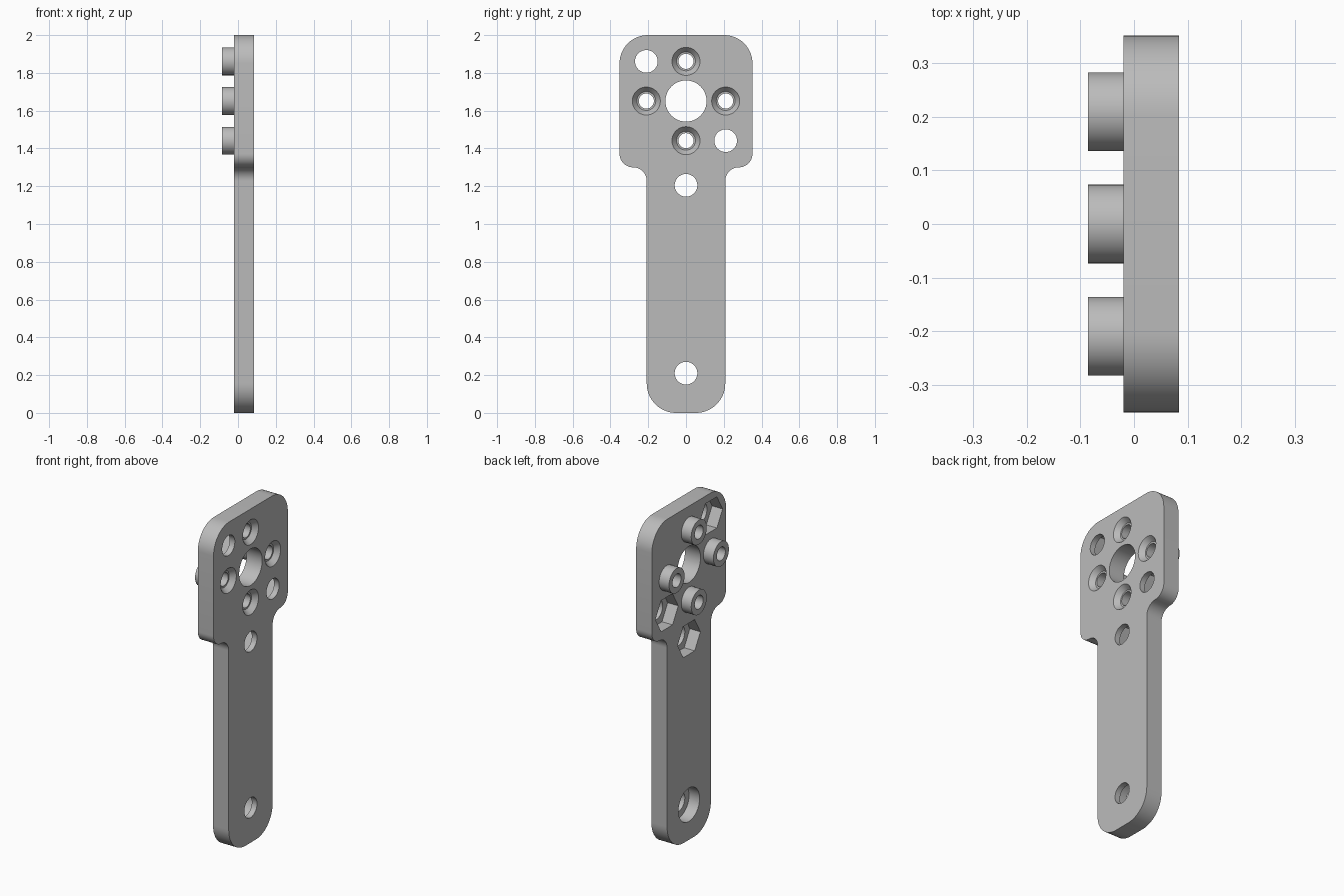
import bpy, bmesh, math
from mathutils import Matrix

if "Cube" in bpy.data.objects:
    bpy.data.objects.remove(bpy.data.objects["Cube"], do_unlink=True)

BACK, FACE, BOSS_END = -0.02, 0.084, -0.086
MID, PITCH = 1.651, 0.21
SCREWS = [(0, MID + PITCH), (0, MID - PITCH), (PITCH, MID), (-PITCH, MID)]
NUTS = [(-PITCH, MID + PITCH), (PITCH, MID - PITCH), (0, 1.205)]
PIVOT = (0, 0.21)

grey = bpy.data.materials.new("plain grey")
grey.use_nodes = True
colour = (0.5, 0.5, 0.5, 1)
grey.diffuse_color = colour
grey.node_tree.nodes["Principled BSDF"].inputs["Base Color"].default_value = colour


def make_object(name, bm):
    bmesh.ops.recalc_face_normals(bm, faces=bm.faces)
    mesh = bpy.data.meshes.new(name)
    bm.to_mesh(mesh)
    bm.free()
    mesh.materials.append(grey)
    obj = bpy.data.objects.new(name, mesh)
    bpy.context.collection.objects.link(obj)
    return obj


def add_peg(bm, spot, x0, x1, r0, r1=None, sides=48, turn=0):
    """Solid along x from x0 to x1, with radius r0 at x0 and r1 at x1."""
    place = (Matrix.Translation(((x0 + x1) / 2, spot[0], spot[1]))
             @ Matrix.Rotation(math.pi / 2, 4, 'Y') @ Matrix.Rotation(turn, 4, 'Z'))
    bmesh.ops.create_cone(bm, cap_ends=True, segments=sides, radius1=r0,
                          radius2=r0 if r1 is None else r1, depth=x1 - x0, matrix=place)


def cut(obj, bm):
    cutter = make_object("cutter", bm)
    cutter.hide_render = True
    mod = obj.modifiers.new("cut", 'BOOLEAN')
    mod.operation, mod.solver, mod.object = 'DIFFERENCE', 'EXACT', cutter
    bpy.context.view_layer.objects.active = obj
    bpy.ops.object.modifier_apply(modifier=mod.name)
    bpy.data.objects.remove(cutter, do_unlink=True)


def arc(cy, cz, r, start, end, steps=14):
    angles = [math.radians(start + (end - start) * i / steps) for i in range(steps + 1)]
    return [(cy + r * math.cos(a), cz + r * math.sin(a)) for a in angles]


# Arm plate: half outline with rounded corners and an S-shaped shoulder, mirrored
half = arc(0.052, 0.156, 0.156, -90, 0)
half += arc(0.28, 1.228, 0.072, 180, 90)
half += arc(0.28, 1.372, 0.072, -90, 0)[1:]
half += arc(0.202, 1.85, 0.15, 0, 90)
outline = half + [(-y, z) for y, z in reversed(half)]
bm = bmesh.new()
base = bm.faces.new([bm.verts.new((BACK, y, z)) for y, z in outline])
side = bmesh.ops.extrude_face_region(bm, geom=[base])
moved = [v for v in side["geom"] if isinstance(v, bmesh.types.BMVert)]
bmesh.ops.translate(bm, verts=moved, vec=(FACE - BACK, 0, 0))
plate = make_object("arm_plate", bm)

# Through holes
bm = bmesh.new()
add_peg(bm, (0, MID), -0.2, 0.2, 0.109)
for spot in NUTS + [PIVOT]:
    add_peg(bm, spot, -0.2, 0.2, 0.06)
for spot in SCREWS:
    add_peg(bm, spot, -0.2, 0.2, 0.04)
cut(plate, bm)

# Hexagonal nut pockets, round pivot recess and screw countersinks
bm = bmesh.new()
for spot in NUTS:
    add_peg(bm, spot, -0.1, 0.05, 0.108, sides=6)
add_peg(bm, PIVOT, -0.1, 0.05, 0.1)
for spot in SCREWS:
    add_peg(bm, spot, 0.054, FACE + 0.001, 0.05, 0.075)
cut(plate, bm)

# Hollow screw bosses
bm = bmesh.new()
for spot in SCREWS:
    add_peg(bm, spot, BOSS_END, BACK, 0.0735)
bosses = make_object("screw_bosses", bm)
bm = bmesh.new()
for spot in SCREWS:
    add_peg(bm, spot, -0.2, 0.2, 0.04)
cut(bosses, bm)

# Smooth the round walls and keep the edges sharp
for obj in (plate, bosses):
    bpy.ops.object.select_all(action='DESELECT')
    obj.select_set(True)
    bpy.context.view_layer.objects.active = obj
    bpy.ops.object.shade_smooth_by_angle(angle=math.radians(30))
